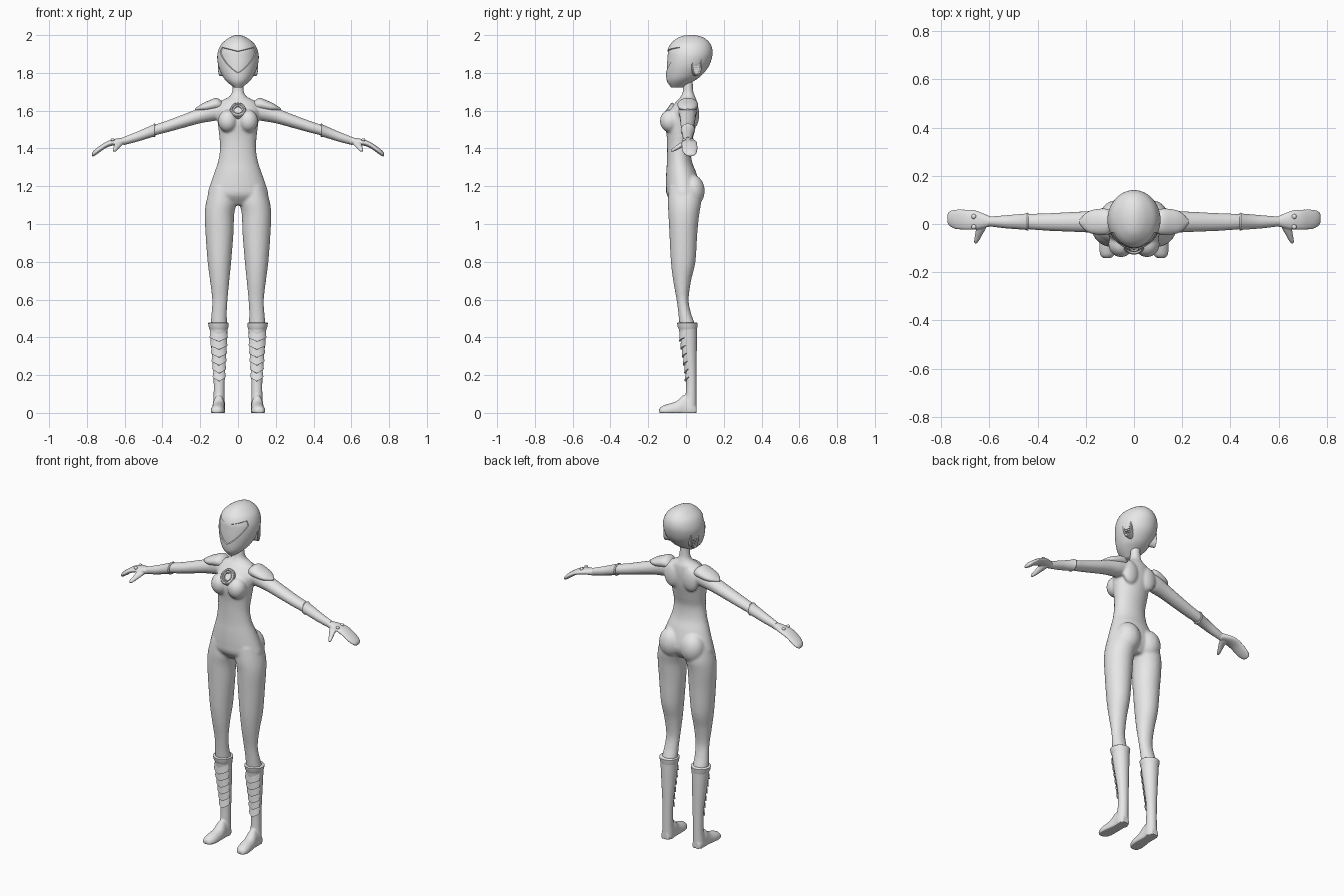
import bpy
import bmesh
from math import pi, cos, sin
from mathutils import Matrix, Vector

if "Cube" in bpy.data.objects:
    bpy.data.objects.remove(bpy.data.objects["Cube"])

grey = bpy.data.materials.new("plain_grey")
grey.use_nodes = True
grey.diffuse_color = (.8, .8, .8, 1)
for node in grey.node_tree.nodes:
    if node.type == "BSDF_PRINCIPLED":
        node.inputs["Base Color"].default_value = (.8, .8, .8, 1)
made = []


def smooth_rows(rings, n):
    """Spline through the key sections, n steps per span."""
    rows = []
    for i in range(len(rings) - 1):
        p0, p1 = rings[max(i - 1, 0)], rings[i]
        p2, p3 = rings[i + 1], rings[min(i + 2, len(rings) - 1)]
        for k in range(n):
            t = k / n
            rows.append([b + t * (c - a) / 2 + t * t * (a - 2.5 * b + 2 * c - d / 2)
                         + t ** 3 * (3 * (b - c) + d - a) / 2
                         for a, b, c, d in zip(p0, p1, p2, p3)])
    return rows + [list(rings[-1])]


def loft(bm, axis, rings, side=1, sides=28, n=5):
    """Elliptical sections (position, min, max, min, max) strung along an axis."""
    previous = None
    for t, a0, a1, b0, b1 in (smooth_rows(rings, n) if n > 1 else rings):
        ring = []
        for k in range(sides):
            ang = 2 * pi * k / sides
            a = (a0 + a1) / 2 + (a1 - a0) / 2 * cos(ang)
            b = (b0 + b1) / 2 + (b1 - b0) / 2 * sin(ang)
            x, y, z = {"x": (t, a, b), "y": (a, t, b), "z": (a, b, t)}[axis]
            ring.append(bm.verts.new((side * x, y, z)))
        if previous is None:
            bm.faces.new(ring)
        else:
            for k in range(sides):
                m = (k + 1) % sides
                bm.faces.new((previous[k], previous[m], ring[m], ring[k]))
        previous = ring
    bm.faces.new(previous)


def blob(bm, centre, radii):
    bmesh.ops.create_uvsphere(
        bm, u_segments=24, v_segments=16, radius=1,
        matrix=Matrix.Translation(centre) @ Matrix.Diagonal((*radii, 1)))


def section(rings, z):
    """Section of a downward ring list at height z."""
    for p, q in zip(rings, rings[1:]):
        if q[0] <= z <= p[0]:
            t = (p[0] - z) / (p[0] - q[0])
            return [a + t * (b - a) for a, b in zip(p[1:], q[1:])]
    return rings[-1][1:]


def finish(bm, name, mirror=False, voxel=0, relax=5):
    bmesh.ops.recalc_face_normals(bm, faces=bm.faces[:])
    mesh = bpy.data.meshes.new(name)
    bm.to_mesh(mesh)
    bm.free()
    mesh.materials.append(grey)
    obj = bpy.data.objects.new(name, mesh)
    bpy.context.collection.objects.link(obj)
    if voxel:
        remesh = obj.modifiers.new("blend", "REMESH")
        remesh.mode = "VOXEL"
        remesh.voxel_size = voxel
        remesh.use_smooth_shade = True
        soften = obj.modifiers.new("soften", "SMOOTH")
        soften.iterations = relax
    if mirror:
        obj.modifiers.new("mirror", "MIRROR")
    made.append(obj)
    return obj


# Body suit: torso, legs and arms blended into one skin
torso = [(1.8, .028, -.015, .035), (1.71, .03, -.016, .038), (1.675, .045, -.028, .048),
         (1.65, .09, -.05, .058), (1.61, .113, -.083, .062), (1.57, .112, -.102, .06),
         (1.53, .107, -.11, .055), (1.46, .099, -.102, .038), (1.4, .095, -.1, .025),
         (1.33, .106, -.101, .032), (1.27, .126, -.105, .055), (1.2, .15, -.106, .075),
         (1.15, .16, -.1, .075), (1.1, .13, -.06, .045)]
leg = [(1.2, .02, .145, -.09, .07), (1.12, .008, .168, -.096, .08), (1.05, .02, .176, -.093, .07),
       (.95, .024, .172, -.088, .06), (.8, .036, .161, -.08, .05), (.7, .046, .148, -.068, .027),
       (.6, .055, .137, -.05, .014), (.53, .059, .14, -.041, .026), (.47, .058, .145, -.035, .046),
       (.42, .064, .14, -.028, .046)]
arm = [(.07, -.04, .058, 1.56, 1.65), (.13, -.04, .058, 1.545, 1.646), (.2, -.035, .053, 1.533, 1.615),
       (.3, -.031, .048, 1.506, 1.576), (.38, -.027, .044, 1.484, 1.546), (.45, -.021, .041, 1.466, 1.522),
       (.52, -.012, .032, 1.446, 1.486), (.58, -.004, .024, 1.432, 1.455)]
bm = bmesh.new()
loft(bm, "z", [(z, -w, w, f, b) for z, w, f, b in torso])
for s in (1, -1):
    loft(bm, "z", leg, s)
    loft(bm, "x", arm, s)
    blob(bm, (s * .054, -.084, 1.545), (.052, .054, .06))
    blob(bm, (s * .07, .035, 1.175), (.07, .064, .085))
    blob(bm, (s * .06, .042, 1.58), (.05, .028, .07))
finish(bm, "body_suit", voxel=.007)

# Helmet with a sunken visor cut out by planes
shell = [(1.722, .02, -.078, -.02), (1.75, .055, -.098, .03), (1.78, .08, -.105, .075),
         (1.83, .102, -.106, .118), (1.88, .11, -.103, .137), (1.92, .104, -.098, .14),
         (1.955, .086, -.08, .128), (1.983, .052, -.048, .1), (1.996, .025, -.015, .066),
         (2, .008, .015, .04)]
bm = bmesh.new()
loft(bm, "z", [(z, -w, w, f, b) for z, w, f, b in shell], sides=48, n=5)
cuts = [((0, -.035, 0), (0, 1, 0))]
for s in (1, -1):
    cuts.append(((0, -.105, 1.8), (-.5 * s, -.9, 1)))
    cuts.append(((0, 0, 1.915), (-.25 * s, 0, 1)))
for co, no in cuts:
    bmesh.ops.bisect_plane(bm, geom=bm.verts[:] + bm.edges[:] + bm.faces[:],
                           plane_co=co, plane_no=Vector(no).normalized())
visor = []
for face in bm.faces:
    c = face.calc_center_median()
    above = c.z > 1.8 + .5 * abs(c.x) + .9 * (c.y + .105)
    if above and c.z < 1.915 + .25 * abs(c.x) and c.y < -.035:
        visor.append(face)
bmesh.ops.recalc_face_normals(bm, faces=bm.faces[:])
bmesh.ops.inset_region(bm, faces=visor, thickness=.002, depth=-.005)
finish(bm, "helmet")

# Ear cups with grille bars, turned to follow the helmet
bm = bmesh.new()
loft(bm, "x", [(.06, .027, .084, 1.784, 1.902), (.098, .027, .084, 1.784, 1.902),
               (.1, .031, .08, 1.788, 1.898), (.098, .036, .075, 1.794, 1.892),
               (.088, .036, .075, 1.794, 1.892)], n=1)
for i in range(-4, 5):
    half = .019 * (1 - (i / 5) ** 2) ** .5
    bmesh.ops.create_cube(bm, size=2, matrix=Matrix.Translation((.09, .0555, 1.843 + i * .0105))
                          @ Matrix.Diagonal((.005, half, .003, 1)))
pivot = Matrix.Translation((.09, .055, 1.843))
bm.transform(pivot @ Matrix.Rotation(.3, 4, "Z") @ pivot.inverted())
finish(bm, "ear_cup", mirror=True)

# Chest ring: stepped disc lying on the sloped chest
bm = bmesh.new()
steps = [(.02, .042), (-.006, .042), (-.01, .038), (-.01, .032), (-.004, .029),
         (-.004, .025), (-.008, .023), (-.008, .02), (-.002, .018)]
loft(bm, "y", [(t, -r, r, -r * 1.08, r * 1.08) for t, r in steps], n=1)
bm.transform(Matrix.Translation((0, -.094, 1.602)) @ Matrix.Rotation(-.63, 4, "X"))
finish(bm, "chest_ring")

# Shoulder pads
bm = bmesh.new()
loft(bm, "x", [(.085, -.03, .05, 1.605, 1.65), (.115, -.045, .063, 1.6, 1.667),
               (.165, -.042, .06, 1.595, 1.649), (.2, -.028, .045, 1.598, 1.631),
               (.228, .004, .014, 1.603, 1.611)])
finish(bm, "shoulder_pad", mirror=True)

# Glove cuffs
bm = bmesh.new()
loft(bm, "x", [(.437, -.026, .045, 1.463, 1.53), (.443, -.028, .047, 1.46, 1.532),
               (.449, -.024, .043, 1.462, 1.526), (.53, -.018, .036, 1.437, 1.49),
               (.605, -.009, .03, 1.418, 1.46)], n=1)
finish(bm, "glove_cuff", mirror=True)

# Mitten hands with thumbs
bm = bmesh.new()
loft(bm, "x", [(.59, -.009, .029, 1.419, 1.46), (.62, -.016, .042, 1.42, 1.456),
               (.66, -.023, .057, 1.416, 1.449), (.7, -.024, .06, 1.402, 1.434),
               (.74, -.021, .06, 1.374, 1.408), (.765, -.008, .053, 1.358, 1.387),
               (.774, .008, .04, 1.36, 1.374)])
loft(bm, "y", [(.01, .605, .65, 1.416, 1.45), (-.02, .615, .655, 1.405, 1.436),
               (-.05, .632, .66, 1.39, 1.416), (-.072, .644, .664, 1.382, 1.4),
               (-.08, .652, .662, 1.384, 1.392)])
finish(bm, "hand", mirror=True, voxel=.004, relax=3)

# Round studs on the back of each hand
bm = bmesh.new()
for y in (-.012, .031):
    blob(bm, (.664, y, 1.446), (.01, .01, .008))
finish(bm, "hand_stud", mirror=True)

# Boots: shaft and foot blended, with a flat sole
shaft = [(.47, .054, .152, -.041, .058), (.4, .057, .147, -.032, .058), (.3, .063, .138, -.015, .057),
         (.2, .069, .13, 0, .056), (.1, .071, .129, -.002, .056), (.04, .069, .133, -.01, .056),
         (-.01, .068, .135, -.01, .057)]
foot = [(.055, .08, .125, -.02, .04), (.03, .07, .134, -.03, .07), (-.01, .07, .134, -.04, .095),
        (-.05, .069, .139, -.03, .062), (-.1, .071, .144, -.025, .046), (-.13, .082, .139, -.015, .034),
        (-.142, .098, .126, -.005, .02)]
bm = bmesh.new()
loft(bm, "z", shaft)
loft(bm, "y", foot)
for v in bm.verts:
    v.co.z = max(v.co.z, 0)
finish(bm, "boot", mirror=True, voxel=.005, relax=3)

# Flared boot trim
bm = bmesh.new()
loft(bm, "z", [(.44, .056, .149, -.037, .057), (.455, .051, .155, -.044, .06),
               (.475, .049, .158, -.047, .062), (.478, .053, .154, -.043, .058)], n=1)
finish(bm, "boot_trim", mirror=True)

# Overlapping shin plates, each a shallow V
bm = bmesh.new()
for i in range(6):
    strip = []
    for j in range(-6, 7):
        u = j / 6
        ang = -pi / 2 + u * 1.15
        column = []
        for dz, out in ((0, 0), (-.038, .008), (-.04, -.004)):
            z = .438 - .042 * i + dz - .022 * (1 - abs(u))
            x0, x1, y0, y1 = section(shaft, z)
            column.append(bm.verts.new(((x0 + x1) / 2 + ((x1 - x0) / 2 + out) * cos(ang),
                                        (y0 + y1) / 2 + ((y1 - y0) / 2 + out) * sin(ang), z)))
        strip.append(column)
    for p, q in zip(strip, strip[1:]):
        for k in range(2):
            bm.faces.new((p[k], q[k], q[k + 1], p[k + 1]))
finish(bm, "shin_plate", mirror=True)

# Smooth shading with sharp creases kept
bpy.ops.object.select_all(action="DESELECT")
for obj in made:
    obj.select_set(True)
bpy.context.view_layer.objects.active = made[0]
bpy.ops.object.shade_smooth_by_angle(angle=.7)
